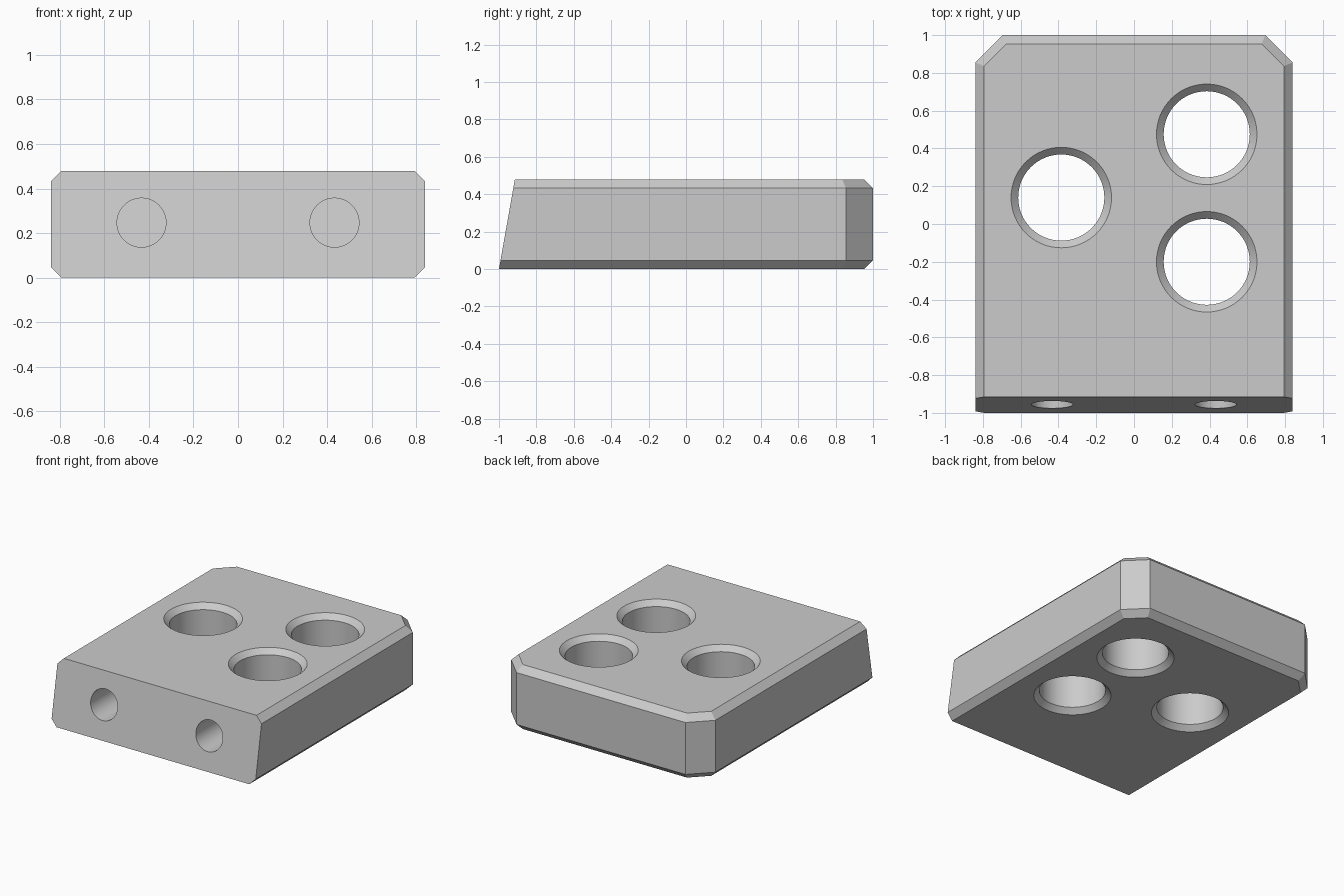
import bpy, bmesh, math
from mathutils import Matrix

cube = bpy.data.objects.get("Cube")
if cube:
    bpy.data.objects.remove(cube, do_unlink=True)

W, L, H, BEVEL, CORNER = 0.84, 1.0, 0.48, 0.047, 0.145
SLOPE = 0.085 / H          # backward lean of the front face

grey = bpy.data.materials.new("plain_grey")
grey.use_nodes = True
colour = (0.6, 0.6, 0.6, 1)
grey.diffuse_color = colour
grey.node_tree.nodes["Principled BSDF"].inputs["Base Color"].default_value = colour


def stack(name, rings):
    """Solid skinned over a list of matching point rings, capped at both ends."""
    bm = bmesh.new()
    loops = [[bm.verts.new(p) for p in ring] for ring in rings]
    n = len(loops[0])
    for a, b in zip(loops, loops[1:]):
        for i in range(n):
            j = (i + 1) % n
            bm.faces.new((a[i], a[j], b[j], b[i]))
    bm.faces.new(loops[0][::-1])
    bm.faces.new(loops[-1])
    bmesh.ops.recalc_face_normals(bm, faces=bm.faces)
    mesh = bpy.data.meshes.new(name)
    bm.to_mesh(mesh)
    bm.free()
    mesh.materials.append(grey)
    obj = bpy.data.objects.new(name, mesh)
    bpy.context.collection.objects.link(obj)
    return obj


def outline(z, inset):
    """Plate outline with two clipped back corners and a leaning front."""
    x, back, front = W - inset, L - inset, -L + SLOPE * z
    clip = CORNER - inset * (2 - math.sqrt(2))
    half = [(x, front), (x, back - clip), (x - clip, back)]
    pts = half + [(-px, py) for px, py in reversed(half)]
    return [(px, py, z) for px, py in pts]


def circle(r, z, n=64):
    return [(r * math.cos(2 * math.pi * i / n), r * math.sin(2 * math.pi * i / n), z)
            for i in range(n)]


# Block with bevelled sides and back
block = stack("drilled_block", [outline(0, BEVEL), outline(BEVEL, 0),
                                outline(H - BEVEL, 0), outline(H, BEVEL)])
cutters = []

# Large through holes, countersunk above and below
R, SINK, OVER = 0.228, 0.038, 0.02
for x, y in ((-0.385, 0.14), (0.385, 0.475), (0.385, -0.2)):
    c = stack("through_hole_cutter", [
        circle(R + SINK + OVER, -OVER), circle(R, SINK),
        circle(R, H - SINK), circle(R + SINK + OVER, H + OVER)])
    c.location = (x, y, 0)
    cutters.append(c)

# Blind front holes, their floors parallel to the leaning face
for x in (-0.433, 0.433):
    c = stack("front_hole_cutter", [circle(0.11, -0.1), circle(0.11, 0.35)])
    for v in c.data.vertices:
        v.co.z -= SLOPE * v.co.y
    c.data.transform(Matrix.Rotation(-math.pi / 2, 4, "X"))
    c.location = (x, -L + SLOPE * 0.247, 0.247)
    cutters.append(c)

bpy.context.view_layer.objects.active = block
block.select_set(True)
for c in cutters:
    mod = block.modifiers.new("drill", "BOOLEAN")
    mod.operation, mod.solver, mod.object = "DIFFERENCE", "EXACT", c
    bpy.ops.object.modifier_apply(modifier=mod.name)
    bpy.data.objects.remove(c, do_unlink=True)

bpy.ops.object.shade_smooth_by_angle(angle=math.radians(20))
